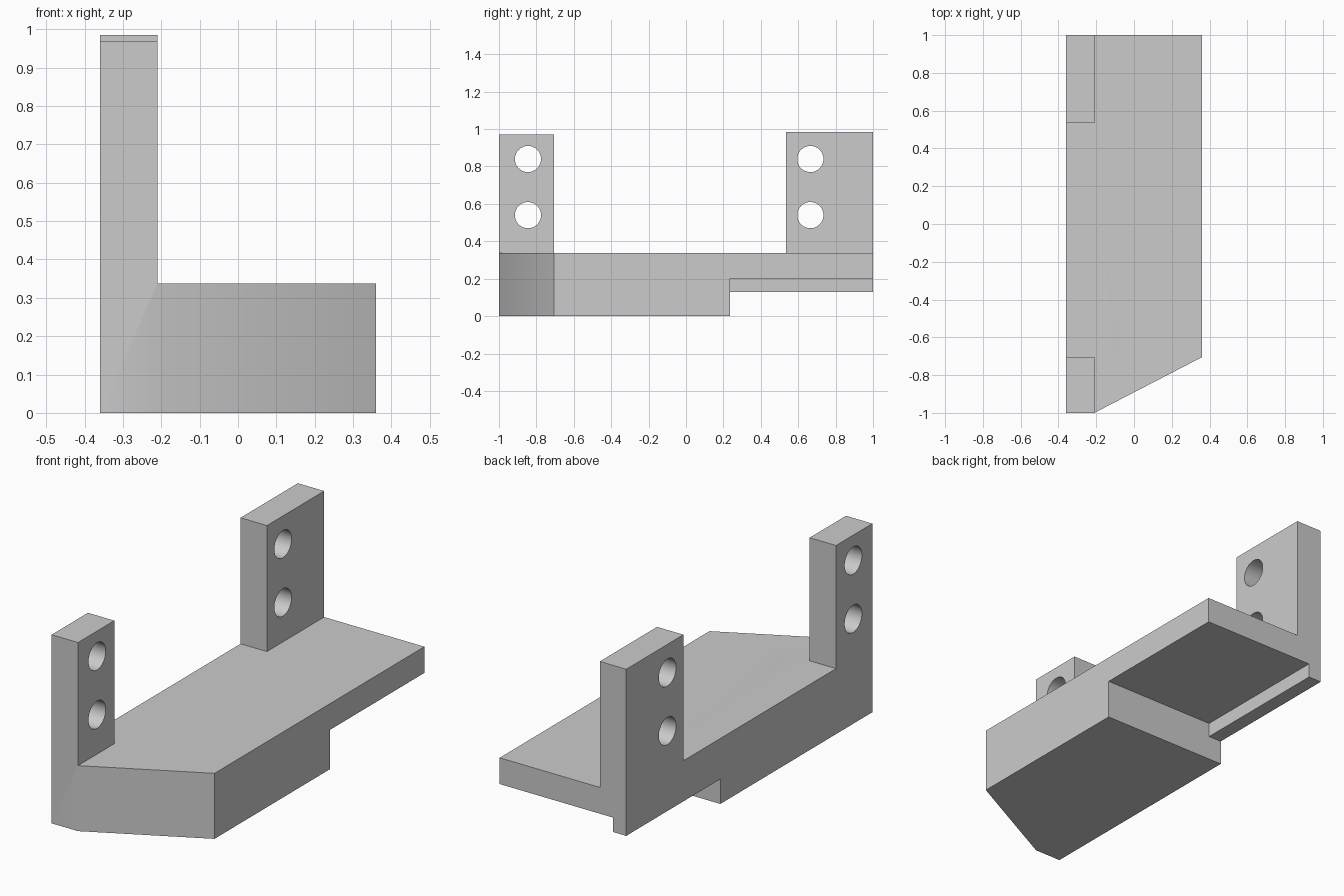
import bpy, bmesh
from mathutils import Matrix, Vector
from math import pi

cube = bpy.data.objects.get("Cube")
if cube:
    bpy.data.objects.remove(cube, do_unlink=True)

HALF = 0.36          # half the width
POST_X = -0.21       # inner face of the posts
DECK = 0.337         # top of the deck
TOP = 0.985          # top of the tall rear post


def add_object(name, bm):
    bmesh.ops.recalc_face_normals(bm, faces=bm.faces)
    mesh = bpy.data.meshes.new(name)
    bm.to_mesh(mesh)
    bm.free()
    ob = bpy.data.objects.new(name, mesh)
    bpy.context.collection.objects.link(ob)
    return ob


def box(name, lo, hi):
    bm = bmesh.new()
    size = Vector(hi) - Vector(lo)
    mid = (Vector(hi) + Vector(lo)) / 2
    bmesh.ops.create_cube(bm, size=1, matrix=Matrix.Translation(mid) @ Matrix.Diagonal((*size, 1)))
    return add_object(name, bm)


def hole(name, y, z):
    bm = bmesh.new()
    place = Matrix.Translation((-0.285, y, z)) @ Matrix.Rotation(pi / 2, 4, 'Y')
    bmesh.ops.create_cone(bm, cap_ends=True, segments=48, radius1=0.07, radius2=0.07, depth=0.5, matrix=place)
    return add_object(name, bm)


def cut(target, cutter):
    cutter.hide_render = True
    mod = target.modifiers.new("cut", 'BOOLEAN')
    mod.operation = 'DIFFERENCE'
    mod.solver = 'EXACT'
    mod.object = cutter
    bpy.context.view_layer.objects.active = target
    bpy.ops.object.modifier_apply(modifier=mod.name)
    bpy.data.objects.remove(cutter, do_unlink=True)


# Solid block with the chamfered front corner
outline = [(-HALF, -1), (POST_X, -1), (HALF, -0.705), (HALF, 1), (-HALF, 1)]
bm = bmesh.new()
base = bm.faces.new([bm.verts.new((x, y, 0)) for x, y in outline])
raised = bmesh.ops.extrude_face_region(bm, geom=[base])["geom"]
bmesh.ops.translate(bm, vec=(0, 0, TOP), verts=[v for v in raised if isinstance(v, bmesh.types.BMVert)])
bracket = add_object("bracket", bm)

# Clear the space above the deck, between the posts and over the short post
cut(bracket, box("deck_cutter", (POST_X, -2, DECK), (2, 2, 2)))
cut(bracket, box("gap_cutter", (-2, -0.705, DECK), (0, 0.535, 2)))
cut(bracket, box("short_post_cutter", (-2, -2, 0.97), (0, 0, 2)))

# Step under the rear, leaving a thin lip along one edge
cut(bracket, box("step_cutter", (-2, 0.235, -1), (2, 2, 0.128)))
cut(bracket, box("lip_cutter", (-0.285, 0.235, -1), (2, 2, 0.202)))

# Two bolt holes through each post
for y in (-0.845, 0.665):
    for z in (0.54, 0.84):
        cut(bracket, hole("hole_cutter", y, z))

# Plain grey finish
grey = bpy.data.materials.new("plain grey")
grey.use_nodes = True
color = (0.6, 0.6, 0.6, 1)
grey.diffuse_color = color
grey.node_tree.nodes["Principled BSDF"].inputs["Base Color"].default_value = color
bracket.data.materials.clear()
bracket.data.materials.append(grey)

bpy.ops.object.select_all(action='DESELECT')
bracket.select_set(True)
bpy.context.view_layer.objects.active = bracket
bpy.ops.object.shade_smooth_by_angle()
